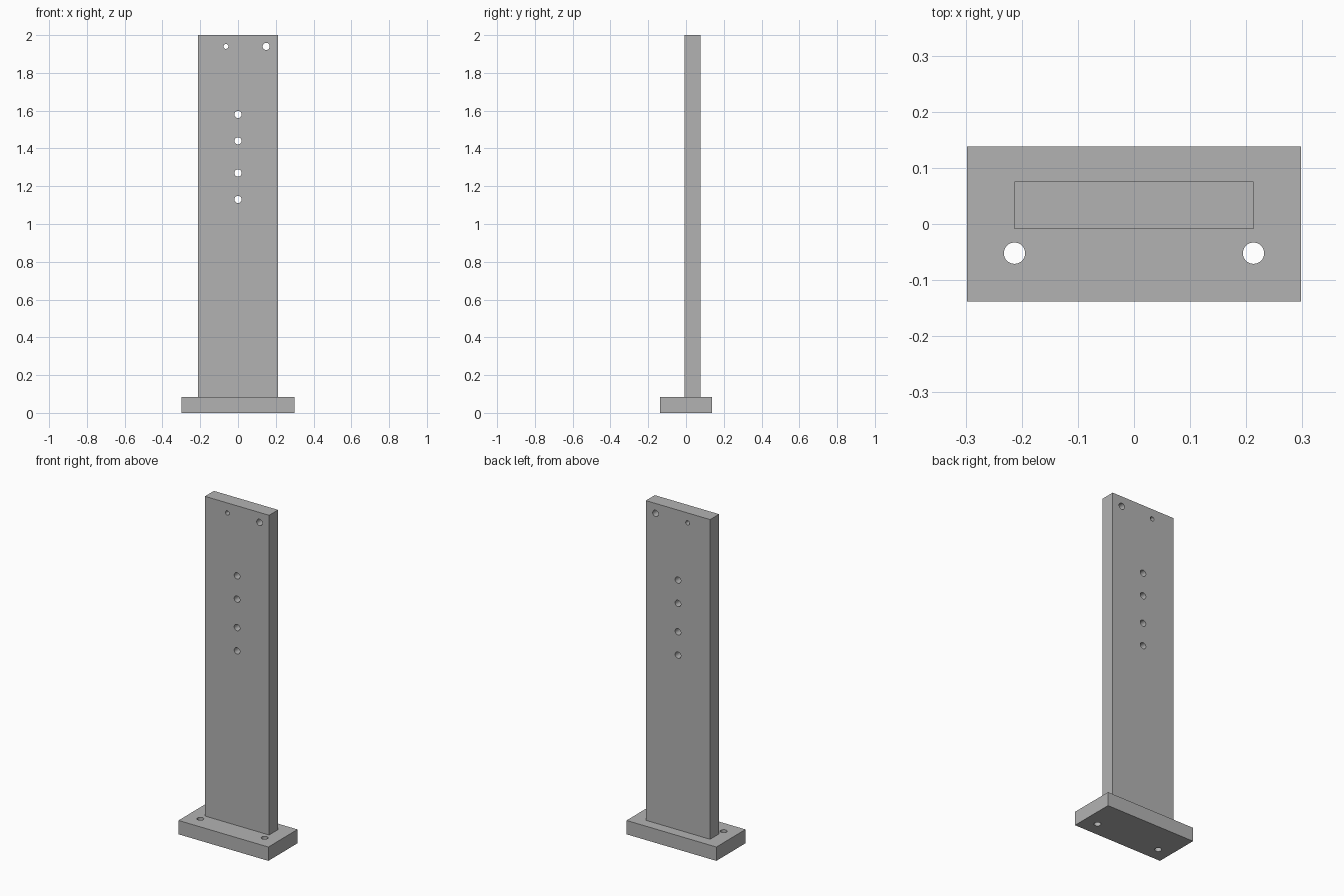
import bpy
from math import radians

cube = bpy.data.objects.get("Cube")
if cube:
    bpy.data.objects.remove(cube, do_unlink=True)

# Single plain grey
grey = bpy.data.materials.new("plain_grey")
colour = (0.45, 0.45, 0.45, 1)
grey.use_nodes = True
grey.diffuse_color = colour
grey.node_tree.nodes["Principled BSDF"].inputs["Base Color"].default_value = colour


def box(name, low, high):
    centre = [(a + b) / 2 for a, b in zip(low, high)]
    bpy.ops.mesh.primitive_cube_add(size=1, location=centre)
    obj = bpy.context.object
    obj.name = name
    obj.scale = [b - a for a, b in zip(low, high)]
    bpy.ops.object.transform_apply(location=False, rotation=False, scale=True)
    obj.data.materials.append(grey)
    return obj


def drill(obj, centre, radius, tilt=0):
    """Cut a round through-hole, then discard the cutter."""
    bpy.ops.mesh.primitive_cylinder_add(vertices=40, radius=radius, depth=0.4,
                                        location=centre, rotation=(tilt, 0, 0))
    cutter = bpy.context.object
    cutter.hide_render = True
    cutter.data.materials.append(grey)
    cut = obj.modifiers.new("hole", "BOOLEAN")
    cut.operation = "DIFFERENCE"
    cut.solver = "EXACT"
    cut.object = cutter
    bpy.context.view_layer.objects.active = obj
    bpy.ops.object.modifier_apply(modifier=cut.name)
    bpy.data.objects.remove(cutter, do_unlink=True)


def finish(obj):
    bpy.ops.object.select_all(action="DESELECT")
    obj.select_set(True)
    bpy.context.view_layer.objects.active = obj
    bpy.ops.object.shade_smooth_by_angle(angle=radians(30))


BASE_TOP = 0.083

# Base plate with two mounting holes
base = box("base_plate", (-0.298, -0.138, 0), (0.298, 0.138, BASE_TOP))
for side in (-1, 1):
    drill(base, (side * 0.213, -0.052, BASE_TOP / 2), 0.019)
finish(base)

# Upright plate, set behind the mounting holes
upright = box("upright_plate", (-0.213, -0.009, BASE_TOP), (0.213, 0.076, 2))

# Column of centre holes, then the two top holes
for z in (1.13, 1.27, 1.44, 1.58):
    drill(upright, (0, 0.03, z), 0.019, radians(90))
drill(upright, (-0.064, 0.03, 1.94), 0.013, radians(90))
drill(upright, (0.149, 0.03, 1.94), 0.019, radians(90))
finish(upright)
